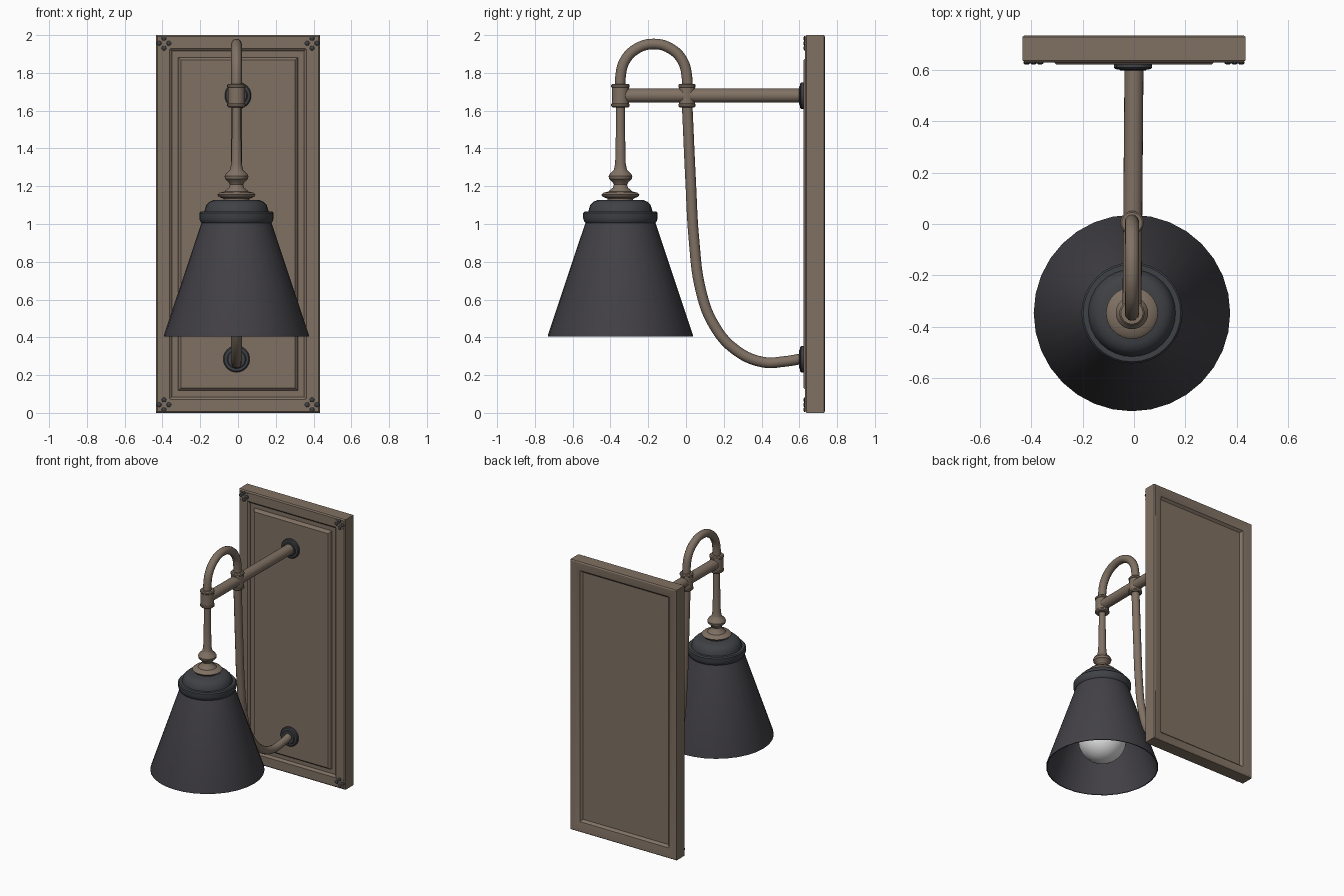
import bpy, bmesh, math
from mathutils import Matrix, Vector

if "Cube" in bpy.data.objects:
    bpy.data.objects.remove(bpy.data.objects["Cube"])


def material(name, rgb):
    m = bpy.data.materials.new(name)
    m.diffuse_color = (*rgb, 1)
    m.use_nodes = True
    m.node_tree.nodes["Principled BSDF"].inputs["Base Color"].default_value = m.diffuse_color
    return m


BRONZE = material("bronze", (0.216, 0.165, 0.125))
CHARCOAL = material("charcoal", (0.056, 0.053, 0.062))
IRON = material("dark_iron", (0.050, 0.053, 0.060))
GLASS = material("bulb_white", (0.80, 0.80, 0.80))

LX, LY = -0.008, -0.347      # lamp axis
ARM_Z = 1.68


def finish(name, bm, mat, angle=35):
    bmesh.ops.recalc_face_normals(bm, faces=bm.faces)
    me = bpy.data.meshes.new(name)
    bm.to_mesh(me)
    bm.free()
    me.materials.append(mat)
    me.shade_smooth()
    me.set_sharp_from_angle(angle=math.radians(angle))
    ob = bpy.data.objects.new(name, me)
    bpy.context.collection.objects.link(ob)
    return ob


def loft(bm, rings):
    """Bridge successive closed rings; a one-point ring becomes a tip."""
    rows = [[bm.verts.new(p) for p in r] for r in rings]
    for a, b in zip(rows, rows[1:]):
        n = max(len(a), len(b))
        for i in range(n):
            j = (i + 1) % n
            if len(a) == 1:
                bm.faces.new((a[0], b[i], b[j]))
            elif len(b) == 1:
                bm.faces.new((a[i], a[j], b[0]))
            else:
                bm.faces.new((a[i], a[j], b[j], b[i]))
    return rows


def lathe(name, profile, mat, loc=(0, 0, 0), axis=(0, 0, 1), seg=32):
    """Turn (radius, height) points around an axis through loc."""
    bm = bmesh.new()
    rings = []
    for r, h in profile:
        n = 1 if r == 0 else seg
        rings.append([(r * math.cos(2 * math.pi * i / seg),
                       r * math.sin(2 * math.pi * i / seg), h) for i in range(n)])
    loft(bm, rings)
    rot = Vector((0, 0, 1)).rotation_difference(Vector(axis)).to_matrix().to_4x4()
    bm.transform(Matrix.Translation(loc) @ rot)
    return finish(name, bm, mat)


# Back plate: concentric rectangles from the recessed back round to the raised front
bm = bmesh.new()
steps = [(0.085, 0.705), (0.078, 0.712), (0.07, 0.722), (0.03, 0.733), (0.008, 0.735),
         (0, 0.730), (0, 0.638), (0.008, 0.630), (0.072, 0.630), (0.082, 0.638),
         (0.085, 0.648), (0.118, 0.648), (0.122, 0.632), (0.132, 0.622)]
rows = loft(bm, [[(sx * (0.435 - i), y, 1 + sz * (1 - i))
                  for sx, sz in ((-1, -1), (1, -1), (1, 1), (-1, 1))] for i, y in steps])
bm.faces.new(rows[0])
bm.faces.new(rows[-1])
finish("back_plate", bm, BRONZE, 25)

# Corner ornaments: four studs around a thin diagonal cross
for sx in (-1, 1):
    for top in (0, 1):
        cx, cz = sx * 0.392, 1.957 if top else 0.043
        for k in range(4):
            a = k * math.pi / 2
            lathe("corner_stud", [(0, 0), (0.013, 0), (0.012, 0.005), (0.007, 0.009), (0, 0.010)],
                  IRON, (cx + 0.026 * math.cos(a), 0.631, cz + 0.026 * math.sin(a)), (0, -1, 0), 10)
        bm = bmesh.new()
        for s in (-1, 1):
            bmesh.ops.create_cube(bm, size=1, matrix=Matrix.Translation((cx, 0.629, cz))
                                  @ Matrix.Rotation(s * math.pi / 4, 4, 'Y')
                                  @ Matrix.Diagonal((0.09, 0.008, 0.007, 1)))
        finish("corner_cross", bm, BRONZE)

# Wall rosettes
for x, z in ((0, ARM_Z), (-0.008, 0.285)):
    lathe("rosette", [(0, 0), (0.068, 0), (0.070, 0.004), (0.070, 0.022), (0.064, 0.028),
                      (0.050, 0.030), (0.046, 0.034), (0, 0.034)],
          IRON, (x, 0.632, z), (0, -1, 0))

# Horizontal arm
start = Vector((LX, LY, ARM_Z))
arm = Vector((0, 0.615, ARM_Z)) - start
lathe("arm", [(0, 0), (0.037, 0), (0.037, arm.length), (0, arm.length)], BRONZE, start, arm, 20)

# Collars where the tube crosses the arm
for y, r in ((LY, 0.049), (0.005, 0.046)):
    lathe("collar", [(0, -0.062), (r - 0.006, -0.062), (r, -0.056), (r, -0.046),
                     (r - 0.004, -0.042), (r - 0.004, 0.042), (r, 0.046), (r, 0.056),
                     (r - 0.006, 0.062), (0, 0.062)], BRONZE, (LX, y, ARM_Z), seg=24)

# Bent tube: loop over the arm, then a sweep down to the lower rosette
arc = [(-0.171 - 0.176 * math.cos(a), 1.777 + 0.176 * math.sin(a))
       for a in (math.pi * k / 6 for k in range(7))]
path = [(LY, 1.68)] + arc + [(0.006, 1.65), (0.012, 1.50), (0.025, 1.22), (0.042, 0.92),
                             (0.078, 0.65), (0.145, 0.47), (0.26, 0.335), (0.41, 0.268),
                             (0.52, 0.272), (0.615, 0.287)]
cu = bpy.data.curves.new("bent_tube", 'CURVE')
cu.dimensions = '3D'
cu.bevel_depth = 0.028
cu.bevel_resolution = 4
cu.resolution_u = 5
cu.use_fill_caps = True
sp = cu.splines.new('BEZIER')
sp.bezier_points.add(len(path) - 1)
for p, (y, z) in zip(sp.bezier_points, path):
    p.co = (LX, y, z)
    p.handle_left_type = p.handle_right_type = 'AUTO'
for s in cu.splines:
    s.use_smooth = True
cu.materials.append(BRONZE)
tube = bpy.data.objects.new("bent_tube", cu)
bpy.context.collection.objects.link(tube)
bpy.context.view_layer.objects.active = tube
tube.select_set(True)
bpy.ops.object.convert(target='MESH')

# Turned stem with knob and flange
lathe("stem", [(0, 1.64), (0.023, 1.64), (0.024, 1.50), (0.028, 1.32), (0.033, 1.295),
               (0.036, 1.285), (0.055, 1.268), (0.063, 1.253), (0.060, 1.238), (0.042, 1.222),
               (0.035, 1.208), (0.040, 1.192), (0.058, 1.178), (0.062, 1.172), (0.090, 1.166),
               (0.101, 1.155), (0.094, 1.144), (0.068, 1.134), (0.066, 1.115), (0, 1.115)],
      BRONZE, (LX, LY, 0))

# Shade cap with rolled rim
lathe("shade_cap", [(0, 1.128), (0.118, 1.128), (0.142, 1.118), (0.160, 1.100), (0.167, 1.078),
                    (0.170, 1.066), (0.190, 1.066), (0.197, 1.058), (0.197, 1.030),
                    (0.191, 1.012), (0.182, 1.002), (0.170, 0.998), (0, 0.998)],
      IRON, (LX, LY, 0))

# Conical shade, open below
lathe("shade", [(0.170, 1.010), (0.186, 1.005), (0.383, 0.415), (0.383, 0.405),
                (0.376, 0.405), (0.374, 0.415), (0.176, 0.990), (0, 0.990)],
      CHARCOAL, (LX, LY, 0))

# Bulb: globe running up into a neck
globe = [(0.165 * math.sin(a), 0.62 - 0.165 * math.cos(a))
         for a in (math.radians(12 * k) for k in range(1, 13))]
lathe("bulb", [(0, 0.455)] + globe + [(0.070, 0.80), (0.060, 0.86), (0, 0.86)],
      GLASS, (LX, LY, 0))
lathe("bulb_socket", [(0, 0.84), (0.066, 0.84), (0.070, 0.85), (0.070, 0.995), (0, 0.995)],
      IRON, (LX, LY, 0), seg=24)
